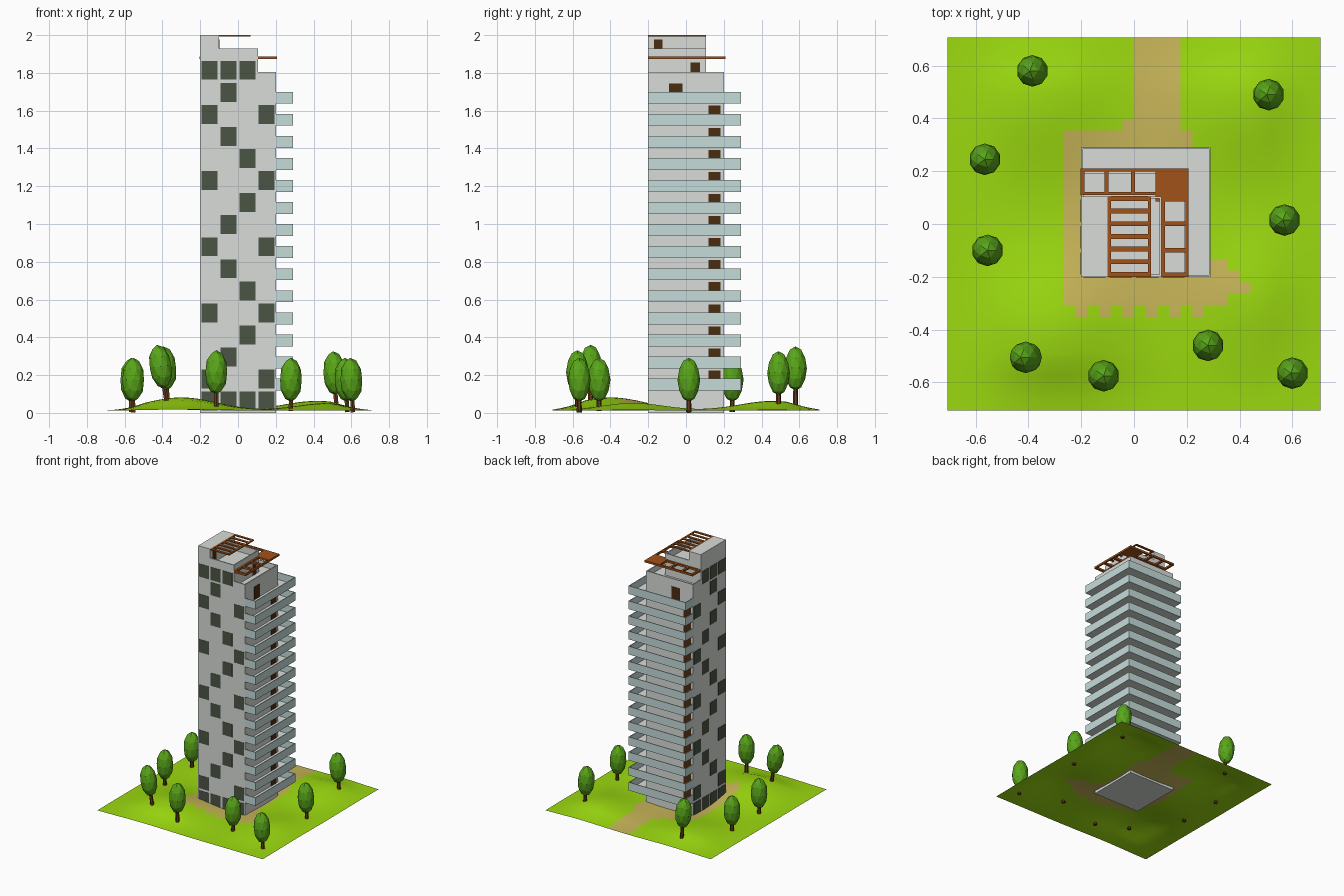
import bpy, bmesh, math
from mathutils import Matrix, Vector

if "Cube" in bpy.data.objects:
    bpy.data.objects.remove(bpy.data.objects["Cube"])

FLOOR = 0.1168


def material(name, rgb):
    m = bpy.data.materials.new(name)
    m.diffuse_color = (*rgb, 1)
    m.use_nodes = True
    m.node_tree.nodes["Principled BSDF"].inputs["Base Color"].default_value = m.diffuse_color
    return m


GRASS = material("grass", (0.33, 0.70, 0.005))
SAND = material("sand", (0.58, 0.47, 0.10))
LEAF = material("leaf", (0.10, 0.38, 0.01))
BARK = material("bark", (0.14, 0.045, 0.01))
TIMBER = material("timber", (0.36, 0.085, 0.01))
DOOR = material("door_brown", (0.07, 0.025, 0.005))
PANE = material("window_dark", (0.07, 0.09, 0.06))
GLASS = material("balcony_glass", (0.56, 0.72, 0.70))
CONCRETE = material("concrete", (0.69, 0.72, 0.69))


def finish(name, bm, mats):
    me = bpy.data.meshes.new(name)
    bm.to_mesh(me)
    bm.free()
    for m in mats:
        me.materials.append(m)
    ob = bpy.data.objects.new(name, me)
    bpy.context.collection.objects.link(ob)
    return ob


def boxes(name, items, mat):
    """One object from boxes given as (x0, x1, y0, y1, z0, z1)."""
    bm = bmesh.new()
    for x0, x1, y0, y1, z0, z1 in items:
        mx = Matrix.Translation(((x0 + x1) / 2, (y0 + y1) / 2, (z0 + z1) / 2))
        mx = mx @ Matrix.Diagonal((x1 - x0, y1 - y0, z1 - z0, 1))
        bmesh.ops.create_cube(bm, size=1, matrix=mx)
    return finish(name, bm, [mat])


# Tower: three stepped volumes
boxes("tower_body", [(-.2, .2, -.2, .2, 0, 1.762)], CONCRETE)
boxes("tower_middle", [(-.2, .105, -.2, .105, 1.762, 1.878)], CONCRETE)
boxes("tower_top", [(-.2, -.1, -.2, .105, 1.878, 2.0)], CONCRETE)

# Terrace parapets
t = .008
boxes("lower_terrace_parapet", [
    (.2 - t, .2, -.2, .2, 1.762, 1.805), (-.2, .2 - t, .2 - t, .2, 1.762, 1.805),
    (.105, .2 - t, -.2, -.2 + t, 1.762, 1.805), (-.2, -.2 + t, .105, .2 - t, 1.762, 1.805)],
    CONCRETE)
boxes("upper_terrace_parapet", [
    (.105 - t, .105, -.2, .105, 1.878, 1.93), (-.1, .105 - t, .105 - t, .105, 1.878, 1.93),
    (-.1, .105 - t, -.2, -.2 + t, 1.878, 1.93)], CONCRETE)

# Windows: scattered pattern on the front, repeated on the left side
pattern = {15: (0, 1, 2), 14: (1,), 13: (0, 3), 12: (1,), 11: (2,), 10: (0, 3), 9: (2,), 8: (1,),
           7: (0, 3), 6: (1,), 5: (2,), 4: (0, 3), 3: (2,), 2: (1,), 1: (0, 3), 0: (0, 1, 2, 3)}
front, left = [], []
for row, cols in pattern.items():
    z = .012 + row * FLOOR
    for c in cols:
        a, b = -.192 + .1 * c, -.108 + .1 * c
        front.append((a, b, -.202, -.198, z, z + .1))
        left.append((-.202, -.198, a, b, z, z + .1))
boxes("front_windows", front, PANE)
boxes("left_windows", left, PANE)

# L-shaped balconies and their doors
slabs, rails, doors = [], [], []
w, o = .006, .29
for i in range(14):
    z = 1.637 - i * FLOOR
    slabs += [(.2, o - w, -.2 + w, o - w, z, z + .008), (-.2 + w, .2, .2, o - w, z, z + .008)]
    rails += [(o - w, o, -.2, o, z, z + .063), (-.2, o - w, o - w, o, z, z + .063),
              (.2, o - w, -.2, -.2 + w, z, z + .063), (-.2, -.2 + w, .2, o - w, z, z + .063)]
    top = z + .108
    if i == 0:
        doors += [(.198, .202, -.09, -.018, z, top), (-.09, -.018, .198, .202, z, top)]
    else:
        top = z + .106
        doors += [(.198, .202, .12, .183, z, top), (-.183, -.12, .198, .202, z, top)]
boxes("balcony_slabs", slabs, CONCRETE)
boxes("balcony_rails", rails, GLASS)
doors += [(.103, .107, .025, .075, 1.762, 1.855), (-.102, -.098, -.17, -.125, 1.878, 1.978)]
boxes("doors", doors, DOOR)

# Upper pergola: two rails with seven slats
zt = (1.993, 2.0)
up = [(-.1, -.088, -.2, .105, *zt), (.053, .065, -.2, .105, *zt)]
up += [(-.088, .053, y - .009, y + .009, *zt) for y in [-.191 + k * .048 for k in range(7)]]
boxes("upper_pergola", up, TIMBER)

# Lower pergola: L-shaped frame with square openings
zl = (1.873, 1.888)
low = [(.082, .207, .085, .21, *zl), (-.203, .082, .11, .122, *zl), (-.203, .082, .198, .21, *zl),
       (.105, .118, -.2, .085, *zl), (.196, .207, -.2, .085, *zl)]
low += [(x, x + .016, .122, .198, *zl) for x in (-.203, -.112, -.012)]
low += [(.118, .196, y, y + .017, *zl) for y in (-.2, -.108, -.008)]
boxes("lower_pergola", low, TIMBER)


# Rolling ground with a stepped sandy path
HILLS = [(-.30, -.40, .070, .19), (.42, .46, .052, .18), (-.36, .46, .045, .18), (.48, -.28, .040, .17)]


def height(x, y):
    h = sum(a * math.exp(-((x - u) ** 2 + (y - v) ** 2) / (2 * s * s)) for u, v, a, s in HILLS)
    edge = min(1, (.707 - abs(x)) / .25 + .15) * min(1, (.707 - abs(y)) / .25 + .3)
    return .012 + h * edge


def is_path(c, r):
    if 10 <= c <= 20 and 9 <= r <= 23 or 16 <= c <= 19 and r > 22:
        return True
    if r == 8:
        return c in (11, 13, 15, 17, 19) or c == 22 - 1
    ends = {9: 24, 10: 25, 11: 24, 12: 23, 13: 22}
    last = {9: 23, 10: 25, 11: 26 - 1, 12: 24 - 1, 13: 21}
    if r in ends and c > 20:
        return c <= last[r] and c <= ends[r]
    return (c, r) == (15, 24)


N, S = 32, 1.414 / 32
bm = bmesh.new()
grid = [[bm.verts.new((c * S - .707, r * S - .707, height(c * S - .707, r * S - .707)))
         for c in range(N + 1)] for r in range(N + 1)]
for r in range(N):
    for c in range(N):
        f = bm.faces.new((grid[r][c], grid[r][c + 1], grid[r + 1][c + 1], grid[r + 1][c]))
        f.material_index = int(is_path(c, r))
        f.smooth = True
finish("ground", bm, [GRASS, SAND])

# Trees: x, y, crown top, lean
TREES = [(-.385, .58, .35, -.08), (-.565, .245, .29, 0), (-.555, -.1, .29, 0), (-.41, -.505, .36, -.17),
         (-.115, -.575, .33, 0), (.28, -.46, .29, 0), (.6, -.565, .29, -.05), (.57, .015, .29, -.05),
         (.51, .49, .325, -.06)]
for i, (x, y, top, lean) in enumerate(TREES):
    centre = Vector((x, y, top - .115))
    rot = Matrix.Translation(centre) @ Matrix.Rotation(lean, 4, 'Y')
    bm = bmesh.new()
    bmesh.ops.create_icosphere(bm, subdivisions=2, radius=1,
                               matrix=rot @ Matrix.Diagonal((.06, .06, .117, 1)))
    finish(f"tree_crown_{i + 1}", bm, [LEAF])
    depth = top - .115 - max(.003, height(x, y) - .015)
    bm = bmesh.new()
    bmesh.ops.create_cone(bm, cap_ends=True, segments=6, radius1=.014, radius2=.011,
                          depth=depth - .06,
                          matrix=rot @ Matrix.Translation((0, 0, -(depth + .06) / 2)))
    finish(f"tree_trunk_{i + 1}", bm, [BARK])
